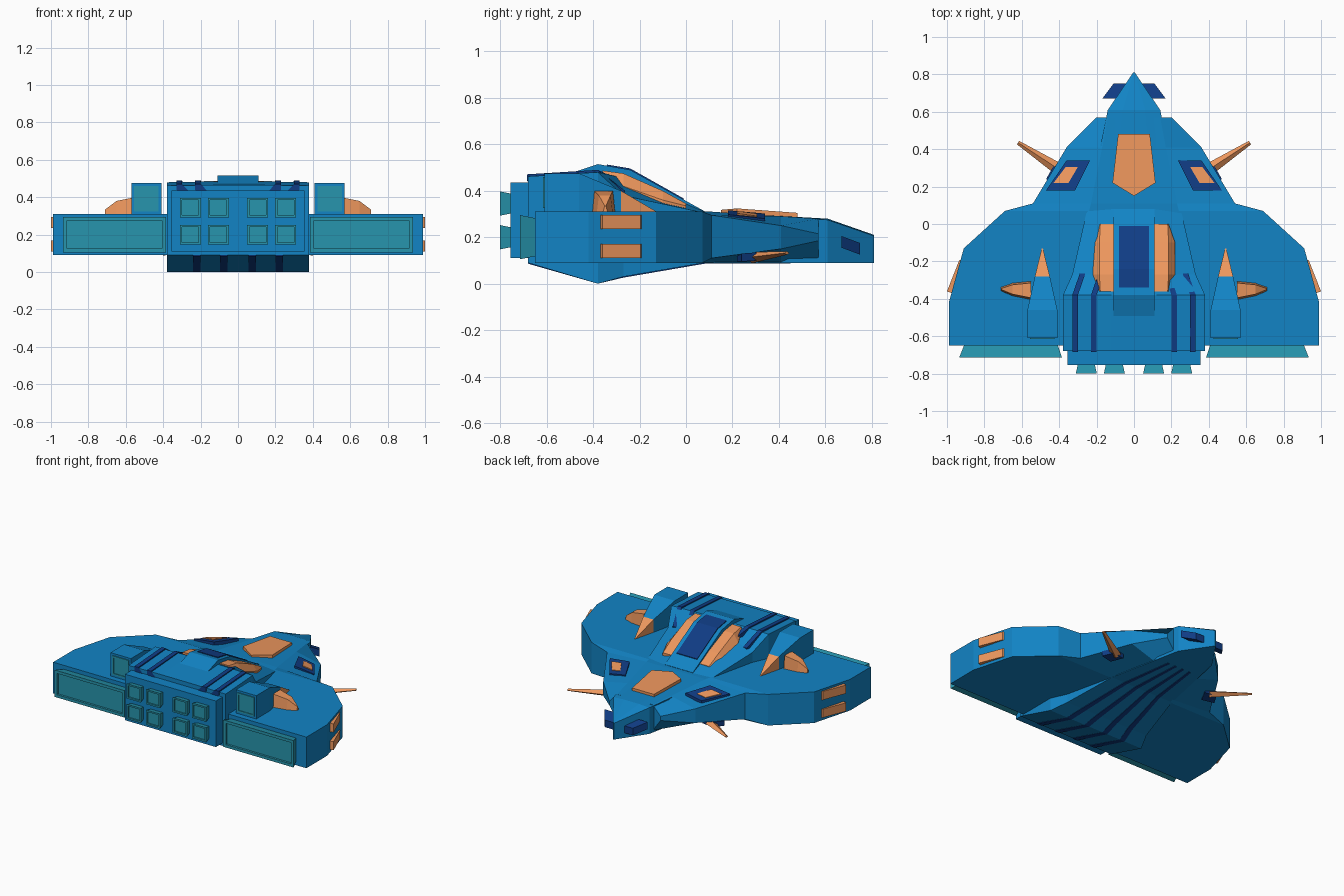
import bpy, bmesh
from mathutils import Vector


def material(name, rgb):
    m = bpy.data.materials.new(name)
    m.diffuse_color = (*rgb, 1)
    return m


BLUE = material("hull_blue", (0.006, 0.23, 0.56))
NAVY = material("navy", (0.005, 0.045, 0.23))
ORANGE = material("orange", (0.85, 0.31, 0.11))
TEAL = material("teal", (0.02, 0.30, 0.42))


def loft(name, sections, mat, mirror=False):
    """Skin a row of equal-length point loops and cap both ends."""
    bm = bmesh.new()
    rings = [[bm.verts.new(p) for p in s] for s in sections]
    n = len(rings[0])
    for a, b in zip(rings, rings[1:]):
        for i in range(n):
            j = (i + 1) % n
            bm.faces.new((a[i], a[j], b[j], b[i]))
    bm.faces.new(rings[0])
    bm.faces.new(rings[-1])
    bmesh.ops.recalc_face_normals(bm, faces=bm.faces)
    me = bpy.data.meshes.new(name)
    bm.to_mesh(me)
    bm.free()
    me.materials.append(mat)
    ob = bpy.data.objects.new(name, me)
    bpy.context.collection.objects.link(ob)
    if mirror:
        ob.modifiers.new("mirror", 'MIRROR')
    return ob


def sym(y, half):
    """Full section from right-hand (x, z) points."""
    return [(x, y, z) for x, z in half] + [(-x, y, z) for x, z in reversed(half)]


def rect_loft(name, rows, mat, mirror=False):
    """Rows of (y, x0, x1, z0, z1)."""
    return loft(name, [[(a, y, c), (b, y, c), (b, y, d), (a, y, d)]
                       for y, a, b, c, d in rows], mat, mirror)


def slab(name, pts, depth, mat, mirror=False):
    return loft(name, [[(x, y, z - depth) for x, y, z in pts], pts], mat, mirror)


# Wings: y, inner x, edge x, inner top/bottom, edge top/bottom
wing = [(-.65, .3, .99, .31, .09, .31, .09), (-.42, .3, .99, .31, .09, .31, .09),
        (-.13, .28, .91, .31, .09, .31, .09), (.07, .24, .69, .31, .09, .31, .09),
        (.11, .23, .54, .31, .09, .295, .11), (.41, .17, .36, .29, .09, .25, .15),
        (.57, .14, .20, .28, .10, .215, .185)]
loft("wings", [sym(y, [(xi, bi), (xe, be), (xe, te), (xi, ti)])
               for y, xi, xe, ti, bi, te, be in wing], BLUE)

# Fuselage with keel: y, half width, bottom z, edge z, top half width, top z
body = [(-.68, .38, .09, .462, .12, .465), (-.38, .38, .0, .48, .12, .485),
        (-.27, .33, .03, .38, .12, .455), (.08, .25, .09, .305, .11, .31),
        (.61, .14, .09, .275, .06, .28), (.81, .004, .09, .205, .002, .21)]
loft("fuselage", [sym(y, [(w, b), (w, e), (t, z)]) for y, w, b, e, t, z in body], BLUE)

# Raised spine and its window
rect_loft("spine", [(.08, -.11, .11, .27, .312), (-.24, -.11, .11, .40, .49),
                    (-.38, -.11, .11, .40, .515), (-.50, -.11, .11, .40, .475)], BLUE)
rect_loft("spine_window", [(-.01, -.08, .08, .33, .367), (-.24, -.08, .08, .44, .496),
                           (-.34, -.08, .08, .46, .513)], NAVY)

# Orange cheeks beside the spine
cheeks = [(0, .18, .345, .185, .335), (-.10, .185, .40, .22, .36),
          (-.27, .185, .475, .22, .42), (-.36, .18, .487, .185, .475)]
loft("cheek_panel", [[(.10, y, .31), (.10, y, zt), (xt, y, zt), (xo, y, zo), (xo, y, .31)]
                     for y, xt, zt, xo, zo in cheeks], ORANGE, True)

# Nose panel and nose intakes
slab("nose_panel", [(-.085, .48, .305), (.085, .48, .305), (.115, .22, .324),
                    (0, .15, .318), (-.115, .22, .324)], .04, ORANGE)
slab("nose_intake", [(.03, .75, .175), (.11, .75, .175), (.17, .67, .205),
                     (.06, .67, .205)], .05, NAVY, True)

# Stripes on the rear block
for x in (.20, .30):
    rows = [(-.685, -.035, .435), (-.685, 0, .471), (-.38, 0, .49),
            (-.265, -.04, .438 if x < .25 else .402)]
    rect_loft("top_stripe", [(y, x + d, x + d + .03, z - .03, z) for y, d, z in rows],
              NAVY, True)

# Stripes along the keel
for x in (.075, .22):
    rows = [(-.68, 1, .086), (-.38, 1, -.0), (-.27, .88, .026), (.08, .62, .086),
            (.45, .4, .086)]
    rect_loft("keel_stripe", [(y, (x - .02) * s, (x + .02) * s, z, z + .03)
                              for y, s, z in rows], NAVY, True)

# Wing engine panels with recessed faces
rect_loft("wing_engine", [(-.64, .41, .905, .12, .28), (-.715, .385, .935, .105, .295),
                          (-.715, .405, .915, .125, .275), (-.70, .405, .915, .125, .275)],
          TEAL, True)

# Central engine block and its eight nozzles
rect_loft("engine_block", [(-.66, -.355, .355, .11, .435), (-.755, -.355, .355, .11, .435)], BLUE)
for x in (.105, .255):
    for z in (.20, .345):
        rows = [(-.75, .045, ), (-.80, .056), (-.80, .044), (-.79, .044)]
        rect_loft("nozzle", [(y, x - r, x + r, z - r * .93, z + r * .93)
                             for y, r in rows], TEAL, True)

# Nacelles on the wings
rect_loft("nacelle", [(-.61, .41, .57, .30, .475), (-.46, .41, .57, .30, .475),
                      (-.28, .45, .53, .30, .40)], BLUE, True)
rect_loft("nacelle_tip", [(-.28, .45, .53, .30, .40), (-.13, .487, .493, .30, .312)], ORANGE, True)
rect_loft("nacelle_exhaust", [(-.60, .425, .555, .325, .46), (-.616, .425, .555, .325, .46),
                              (-.616, .437, .543, .337, .448), (-.612, .437, .543, .337, .448)],
          TEAL, True)
fin = [(.55, -.405, -.305, .40), (.65, -.385, -.315, .38), (.71, -.36, -.335, .335)]
loft("nacelle_fin", [[(x, a, .30), (x, b, .30), (x, b - .01, z), (x, a + .01, z)]
                     for x, a, b, z in fin], ORANGE, True)

# Framed vents on the wing roots
slab("vent_frame", [(.235, .34, .302), (.36, .34, .28), (.47, .18, .298),
                    (.315, .18, .316)], .05, NAVY, True)
slab("vent", [(.30, .305, .302), (.365, .305, .291), (.43, .22, .303),
              (.35, .22, .313)], .05, ORANGE, True)

# Wing tip lights
for z in (.17, .295):
    slab("tip_light", [(.90, -.18, z), (.935, -.195, z), (1.0, -.36, z), (.94, -.38, z)],
         .06, ORANGE, True)

# Guns under the wing roots
slab("gun_mount", [(.34, .30, .135), (.43, .31, .135), (.47, .24, .13),
                   (.38, .22, .13)], .035, NAVY, True)
start, end = Vector((.39, .285, .112)), Vector((.62, .435, .132))
side = (end - start).cross(Vector((0, 0, 1))).normalized()
up = Vector((0, 0, 1))
loft("gun", [[p + side * r, p + up * r * .7, p - side * r, p - up * r * .7]
             for p, r in ((start, .034), (end, .011))], ORANGE, True)
